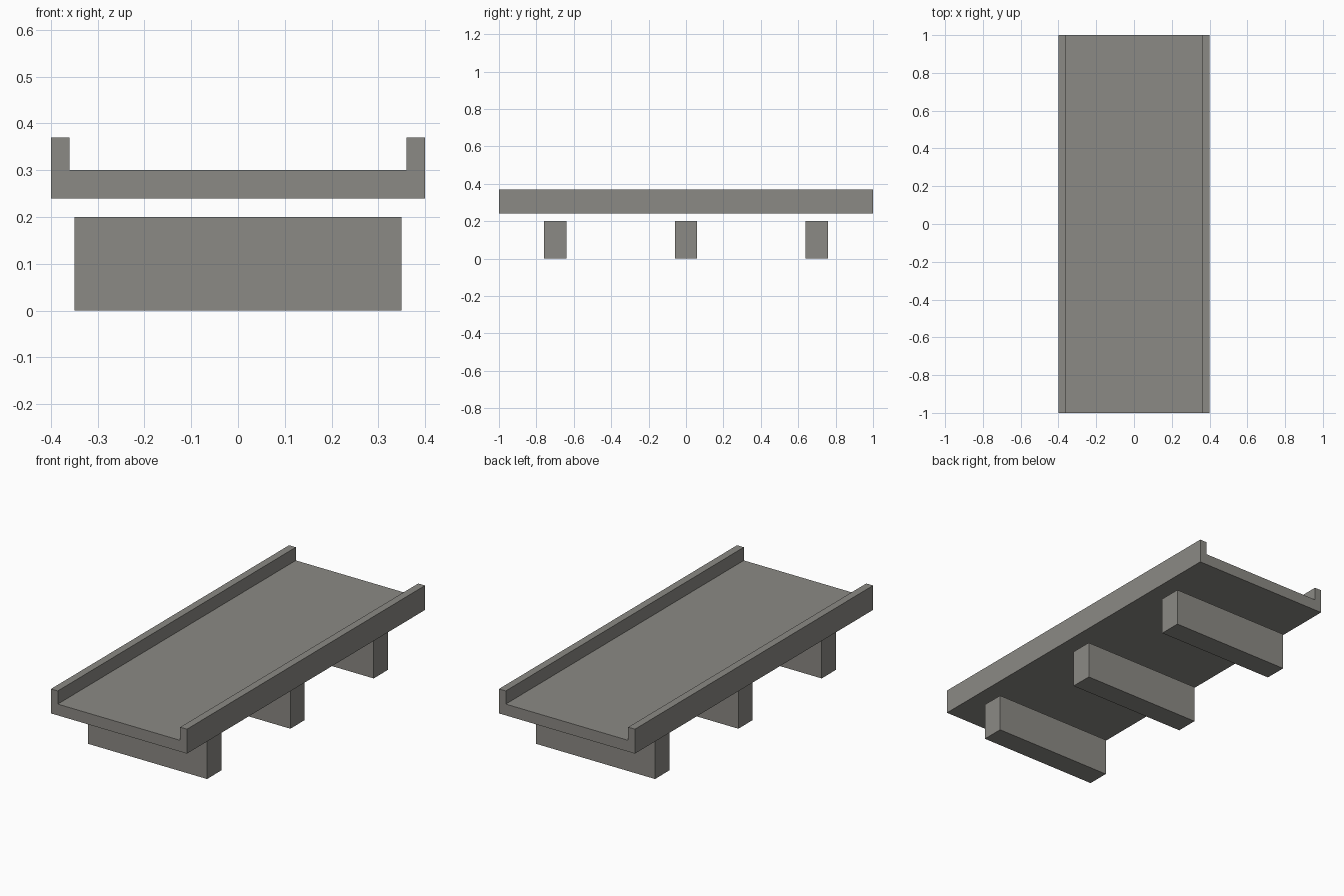
import bpy
import bmesh

if "Cube" in bpy.data.objects:
    bpy.data.objects.remove(bpy.data.objects["Cube"])

concrete = bpy.data.materials.new("concrete_grey")
concrete.diffuse_color = (0.26, 0.253, 0.232, 1)
concrete.use_nodes = True
concrete.node_tree.nodes["Principled BSDF"].inputs["Base Color"].default_value = concrete.diffuse_color


def extrude_profile(name, points, y0, y1):
    """Extrude a closed x-z outline along y."""
    bm = bmesh.new()
    face = bm.faces.new([bm.verts.new((x, y0, z)) for x, z in points])
    result = bmesh.ops.extrude_face_region(bm, geom=[face])
    moved = [v for v in result["geom"] if isinstance(v, bmesh.types.BMVert)]
    bmesh.ops.translate(bm, verts=moved, vec=(0, y1 - y0, 0))
    bmesh.ops.recalc_face_normals(bm, faces=bm.faces)
    mesh = bpy.data.meshes.new(name)
    bm.to_mesh(mesh)
    bm.free()
    mesh.materials.append(concrete)
    obj = bpy.data.objects.new(name, mesh)
    bpy.context.collection.objects.link(obj)
    return obj


# Bridge deck with a raised parapet along each side
half = [(0.40, 0.24), (0.40, 0.37), (0.36, 0.37), (0.36, 0.30)]
deck = half + [(-x, z) for x, z in reversed(half)]
extrude_profile("deck_with_parapets", deck, -1.0, 1.0)

# Three crosswise piers, standing clear below the deck
pier = [(-0.35, 0.0), (0.35, 0.0), (0.35, 0.20), (-0.35, 0.20)]
for label, y in (("front", -0.70), ("middle", 0.0), ("back", 0.70)):
    extrude_profile(label + "_pier", pier, y - 0.06, y + 0.06)
